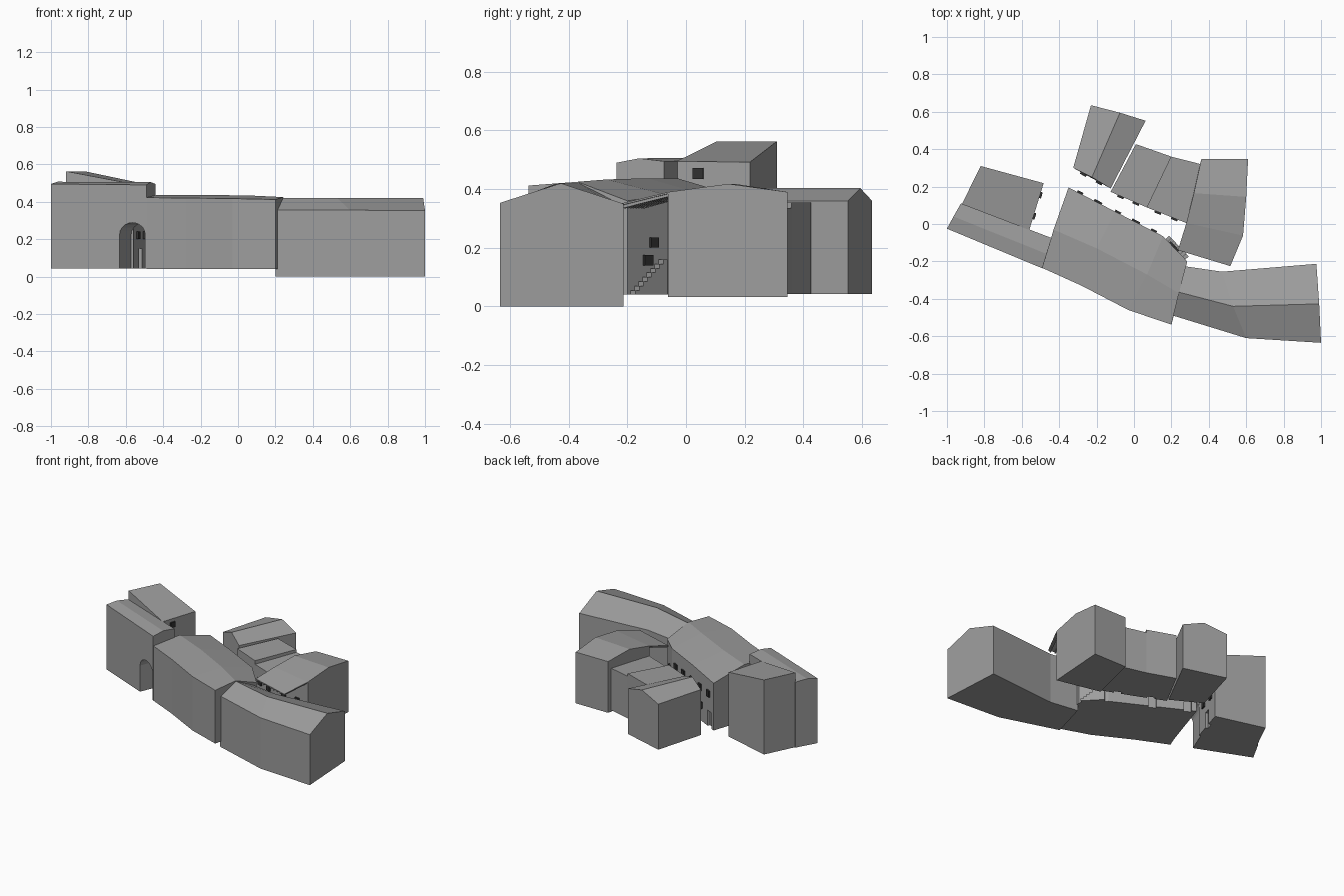
import bpy, bmesh, math
from mathutils import Vector

if "Cube" in bpy.data.objects:
    bpy.data.objects.remove(bpy.data.objects["Cube"])


def material(name, v):
    m = bpy.data.materials.new(name)
    m.diffuse_color = (v, v, v, 1)
    m.use_nodes = True
    m.node_tree.nodes["Principled BSDF"].inputs["Base Color"].default_value = m.diffuse_color
    return m


STONE, DARK = material("stone_grey", .34), material("dark_opening", .03)


def mesh_object(name, verts, faces, mat):
    me = bpy.data.meshes.new(name)
    bm = bmesh.new()
    vs = [bm.verts.new(v) for v in verts]
    for f in faces:
        bm.faces.new([vs[i] for i in f])
    bmesh.ops.recalc_face_normals(bm, faces=bm.faces)
    bm.to_mesh(me)
    bm.free()
    me.materials.append(mat)
    ob = bpy.data.objects.new(name, me)
    bpy.context.collection.objects.link(ob)
    return ob


def loft(name, rings, mat=STONE):
    """Skin equal-length closed rings and cap both ends."""
    n, m = len(rings[0]), len(rings)
    faces = [tuple(range(n)), tuple(range((m - 1) * n, m * n))]
    for s in range(m - 1):
        for i in range(n):
            j = (i + 1) % n
            faces.append((s * n + i, s * n + j, (s + 1) * n + j, (s + 1) * n + i))
    return mesh_object(name, [p for r in rings for p in r], faces, mat)


def building(name, sections, base):
    """Each section lists roof points from one eave to the other."""
    return loft(name, [list(s) + [(*s[-1][:2], base), (*s[0][:2], base)] for s in sections])


def opening(target, p, q, t, z0, z1, w, arch=0.0, depth=0.018):
    """Cut a recess or passage into a wall running p to q; windows get a dark pane."""
    p, q = Vector((*p, 0)), Vector((*q, 0))
    u, c = (q - p).normalized(), p.lerp(q, t)
    n = Vector((-u.y, u.x, 0))
    prof = [(-w / 2, z0), (w / 2, z0)]
    if arch:
        prof += [(w / 2 * math.cos(a), z1 + arch * math.sin(a))
                 for a in [math.pi * k / 10 for k in range(11)]]
    else:
        prof += [(w / 2, z1), (-w / 2, z1)]

    def block(name, d0, d1, mat):
        return loft(name, [[c + u * x + n * d + Vector((0, 0, z)) for x, z in prof]
                           for d in (d0, d1)], mat)

    cut = block("opening_cutter", -depth, depth, STONE)
    cut.hide_render = True
    mod = target.modifiers.new("opening", 'BOOLEAN')
    mod.object, mod.operation, mod.solver = cut, 'DIFFERENCE', 'EXACT'
    bpy.context.view_layer.objects.active = target
    bpy.ops.object.modifier_apply(modifier=mod.name)
    bpy.data.objects.remove(cut)
    if z0 > .1:
        block("window_pane", -.01, .01, DARK)


def beam(name, a, b, w, h):
    a, b = Vector(a), Vector(b)
    s = (b - a).cross(Vector((0, 0, 1))).normalized() * w / 2
    d = Vector((0, 0, h))
    return loft(name, [[p - s, p + s, p + s + d, p - s + d] for p in (a, b)])


# Gatehouse: front strip with arched passage, taller block behind
gate = building("gatehouse", [
    [(-1, -.025, .495), (-.965, .04, .507), (-.925, .11, .5)],
    [(-.49, -.237, .49), (-.467, -.16, .505), (-.44, -.075, .495)]], .042)
opening(gate, (-1, -.025), (-.49, -.237), .853, .0, .225, .148, arch=.063, depth=.3)
tower = building("rear_tower_block", [
    [(-.92, .106, .563), (-.56, -.032, .495)],
    [(-.82, .31, .563), (-.483, .218, .492)]], .042)

# Long middle house with broken-line front
middle = building("middle_house", [
    [(-.49, -.235, .422), (-.43, -.03, .437), (-.35, .195, .37)],
    [(-.28, -.33, .42), (-.2, -.13, .437), (-.1, .066, .38)],
    [(-.03, -.46, .417), (.07, -.27, .433), (.155, -.065, .38)],
    [(.2, -.538, .412), (.24, -.37, .425), (.285, -.2, .36)]], .04)

# Bent house on the right, butted against the middle house
building("corner_house", [
    [(.2, -.487, .355), (.235, -.363, .42), (.272, -.226, .35)],
    [(.6, -.61, .355), (.53, -.44, .42), (.47, -.255, .35)],
    [(1, -.635, .353), (.99, -.427, .42), (.975, -.213, .35)]], 0)

# Houses at the back of the courtyard
east = building("east_house", [
    [(.28, .005, .39), (.32, .165, .418), (.36, .347, .39)],
    [(.583, -.062, .39), (.6, .145, .418), (.61, .347, .39)]], .032)
low_a = building("low_house_left", [
    [(-.125, .172, .345), (.01, .427, .355)], [(.07, .088, .345), (.2, .36, .355)]], .042)
low_b = building("low_house_right", [
    [(.07, .088, .32), (.2, .36, .335)], [(.28, .005, .32), (.357, .32, .335)]], .042)
north = building("north_house", [
    [(-.325, .3, .36), (-.225, .25, .403), (-.125, .19, .36)],
    [(-.23, .635, .36), (-.075, .595, .403), (.062, .552, .36)]], .042)


# Open canopy with rafters
def slab(name, a, b, c, d, t=.006):
    dz = Vector((0, 0, t))
    loft(name, [[Vector(p), Vector(q), Vector(q) - dz, Vector(p) - dz] for p, q in ((a, b), (d, c))])


slab("canopy_roof", (.28, .005, .39), (.583, -.062, .39), (.515, -.225, .35), (.235, -.14, .35))
for k in range(9):
    t = .04 + .115 * k
    a = Vector((.28, .005, .374)).lerp(Vector((.58, -.062, .374)), t)
    b = Vector((.235, -.14, .334)).lerp(Vector((.515, -.222, .334)), t)
    beam("canopy_rafter", a, b, .008, .01)

# Courtyard windows and doors: (house, wall start, wall end, [(t, z0, z1, width)])
upper = [(t, .25, .295, .034) for t in (.12, .32, .52, .72, .9)]
lower = [(.1, .04, .15, .05), (.3, .13, .175, .036), (.5, .04, .15, .05), (.7, .13, .175, .036)]
pair = [(.28, .2, .25, .036), (.7, .2, .25, .036)]
door = [(.5, .04, .14, .05)]
walls = [
    (middle, (-.35, .195), (.155, -.065), upper + lower),
    (middle, (.155, -.065), (.285, -.2), [(.35, .2, .235, .036), (.5, .14, .175, .04)]),
    (tower, (-.56, -.032), (-.483, .218), [(.3, .435, .472, .036), (.3, .2, .24, .034),
                                           (.75, .2, .24, .034), (.5, .04, .15, .05)]),
    (low_a, (-.125, .172), (.07, .088), pair + door),
    (low_b, (.07, .088), (.28, .005), pair + door),
    (north, (-.325, .3), (-.125, .19), pair),
    (east, (.28, .005), (.583, -.062), pair),
]
for house, p, q, items in walls:
    for item in items:
        opening(house, p, q, *item)

# Outside stair against the middle house
foot, top = Vector((.28, -.185, .04)), Vector((.175, -.075, .04))
for k in range(8):
    beam("stair_step", foot.lerp(top, k / 8), foot.lerp(top, (k + 1) / 8), .035, .015 * (k + 1))
